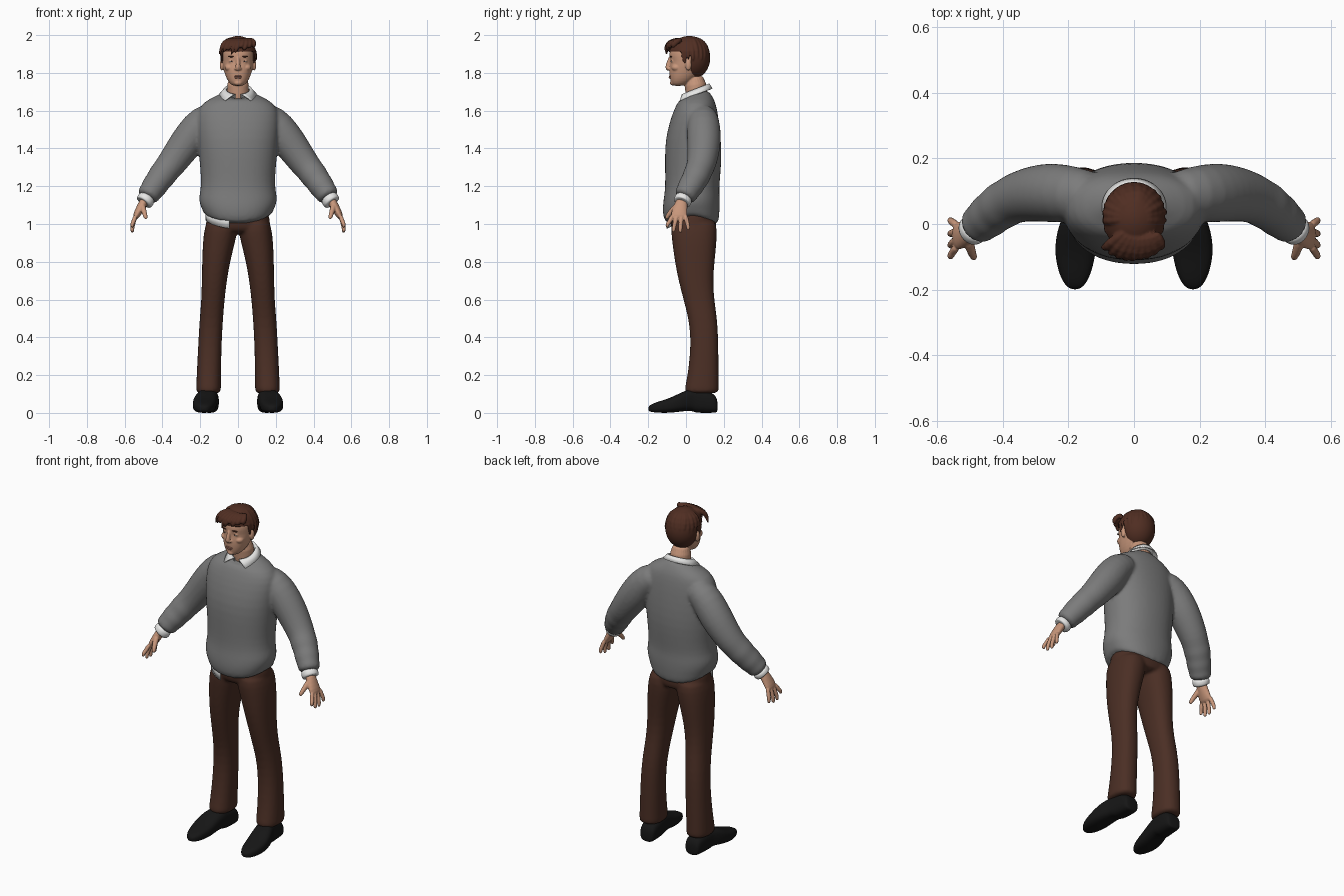
import bpy, bmesh, math, random
from mathutils import Vector

random.seed(4)
if "Cube" in bpy.data.objects:
    bpy.data.objects.remove(bpy.data.objects["Cube"])


def material(name, rgb):
    m = bpy.data.materials.new(name)
    m.use_nodes = True
    m.diffuse_color = (*rgb, 1)
    bsdf = m.node_tree.nodes["Principled BSDF"]
    bsdf.inputs["Base Color"].default_value = (*rgb, 1)
    bsdf.inputs["Roughness"].default_value = 0.8
    return m


GREY = material("grey wool", (0.2, 0.2, 0.2))
BROWN = material("brown cloth", (0.07, 0.028, 0.018))
HAIR = material("brown hair", (0.08, 0.027, 0.016))
SKIN = material("skin", (0.58, 0.31, 0.2))
LIP = material("lips", (0.42, 0.18, 0.13))
WHITE = material("white cotton", (0.8, 0.8, 0.79))
BLACK = material("black leather", (0.008, 0.008, 0.008))
X, Y, Z = Vector((1, 0, 0)), Vector((0, 1, 0)), Vector((0, 0, 1))
SEG = 24


def ring(c, u, v, ru, rv, e=2.0):
    """Closed superellipse of points around c."""
    pts = []
    for i in range(SEG):
        a = 2 * math.pi * i / SEG
        co, si = math.cos(a), math.sin(a)
        pts.append(Vector(c) + u * (ru * math.copysign(abs(co) ** (2 / e), co))
                   + v * (rv * math.copysign(abs(si) ** (2 / e), si)))
    return pts


def loft(bm, rings):
    rows = [[bm.verts.new(p) for p in r] for r in rings]
    for a, b in zip(rows, rows[1:]):
        for i in range(SEG):
            j = (i + 1) % SEG
            bm.faces.new((a[i], a[j], b[j], b[i]))
    bm.faces.new(rows[0])
    bm.faces.new(rows[-1])


def tube(bm, path, ref=Y):
    """Path items: (point, radius) or (point, radius across, radius along ref)."""
    pts = [Vector(p[0]) for p in path]
    rings = []
    for i, p in enumerate(path):
        t = (pts[min(i + 1, len(pts) - 1)] - pts[max(i - 1, 0)]).normalized()
        u = t.cross(ref).normalized()
        rings.append(ring(pts[i], u, u.cross(t), p[1], p[-1]))
    loft(bm, rings)


def stack(bm, rows, e=2.2):
    """Horizontal rings: (z, front y, back y, left x, right x, front drop, back drop)."""
    rings = []
    for z, yf, yb, x0, x1, df, db in rows:
        cy, ry = (yf + yb) / 2, (yb - yf) / 2
        pts = ring(((x0 + x1) / 2, cy, z), X, Y, (x1 - x0) / 2, ry, e)
        for p in pts:
            k = (p.y - cy) / ry
            p.z -= (df if k < 0 else db) * abs(k) ** 1.5
        rings.append(pts)
    loft(bm, rings)


def blob(bm, c, r, floor=None, front=None):
    """Ellipsoid, optionally flattened below a height or ahead of a depth."""
    for v in bmesh.ops.create_uvsphere(bm, u_segments=24, v_segments=16, radius=1)["verts"]:
        v.co = Vector([c[i] + v.co[i] * r[i] for i in range(3)])
        if floor is not None:
            v.co.z = max(v.co.z, floor)
        if front is not None:
            v.co.y = max(v.co.y, front)


def finish(bm, name, mat, subsurf=1, voxel=0, smooth=0):
    bmesh.ops.recalc_face_normals(bm, faces=bm.faces)
    me = bpy.data.meshes.new(name)
    bm.to_mesh(me)
    bm.free()
    me.materials.append(mat)
    for p in me.polygons:
        p.use_smooth = True
    ob = bpy.data.objects.new(name, me)
    bpy.context.scene.collection.objects.link(ob)
    if subsurf:
        ob.modifiers.new("Round", "SUBSURF").levels = subsurf
        ob.modifiers["Round"].render_levels = subsurf
    if voxel:
        m = ob.modifiers.new("Fuse", "REMESH")
        m.mode, m.voxel_size, m.use_smooth_shade = "VOXEL", voxel, True
    if smooth:
        m = ob.modifiers.new("Blend", "SMOOTH")
        m.factor, m.iterations = 0.5, smooth
    return ob


def strip(name, count, row_fns, mat):
    """Open cloth band: each function maps 0..1 to a point."""
    bm = bmesh.new()
    rows = [[bm.verts.new(f(i / count)) for i in range(count + 1)] for f in row_fns]
    for a, b in zip(rows, rows[1:]):
        for i in range(count):
            bm.faces.new((a[i], a[i + 1], b[i + 1], b[i]))
    ob = finish(bm, name, mat, 0)
    m = ob.modifiers.new("Thickness", "SOLIDIFY")
    m.thickness, m.offset = 0.006, 0


# Sweater: body and both sleeves fused
bm = bmesh.new()
body = [(1.712, 0, .115, .062, .055, 0), (1.69, -.015, .13, .09, .03, 0), (1.66, -.035, .15, .16, 0, 0),
        (1.62, -.058, .163, .21, 0, 0), (1.55, -.085, .175, .222, 0, 0), (1.45, -.11, .186, .216, 0, 0),
        (1.35, -.113, .19, .207, 0, 0), (1.25, -.111, .182, .197, 0, 0), (1.18, -.112, .176, .199, 0, 0),
        (1.14, -.12, .18, .21, .01, 0), (1.1, -.125, .18, .203, .02, .02), (1.075, -.122, .176, .187, .03, .03),
        (1.035, -.11, .173, .18, .05, .065)]
stack(bm, [(z, f, b, -w, w, df, db) for z, f, b, w, df, db in body])
sleeve = [((.1, .085, 1.59), .07), ((.19, .092, 1.545), .086), ((.24, .095, 1.475), .091),
          ((.28, .095, 1.42), .089), ((.32, .09, 1.365), .083), ((.36, .08, 1.31), .077),
          ((.385, .066, 1.28), .072), ((.405, .055, 1.252), .075), ((.425, .04, 1.225), .066),
          ((.442, .025, 1.2), .07), ((.46, .01, 1.175), .06), ((.472, 0, 1.157), .062), ((.485, -.012, 1.135), .053)]
for s in (1, -1):
    tube(bm, [((s * p[0], p[1], p[2]), r) for p, r in sleeve])
finish(bm, "sweater", GREY, 1, .009, 5)

# Trousers: seat and both legs fused
bm = bmesh.new()
stack(bm, [(z, f, b, -w, w, 0, 0) for z, f, b, w in
           [(1.09, -.08, .15, .16), (1.03, -.085, .16, .168), (.98, -.082, .164, .174), (.945, -.06, .15, .16)]])
leg = [(1.04, -.08, .16, .0, .165), (.96, -.08, .165, .003, .18), (.9, -.073, .162, .016, .187),
       (.8, -.06, .152, .042, .19), (.7, -.04, .143, .059, .192), (.6, -.014, .15, .071, .194),
       (.5, .013, .165, .079, .203), (.4, .024, .171, .085, .209), (.3, .02, .172, .088, .214),
       (.2, .008, .173, .09, .219), (.125, -.008, .174, .09, .222), (.1, -.008, .174, .09, .222)]
for s in (1, -1):
    stack(bm, [(z, f, b, s * xi, s * xo, 0, 0) for z, f, b, xi, xo in leg], 2.3)
finish(bm, "trousers", BROWN, 1, .009, 3)

# Shoes: rings run from heel to toe
shoe = [(.168, .15, .035, .005, .06), (.155, .15, .048, 0, .1), (.1, .152, .052, 0, .122), (.05, .157, .053, 0, .127),
        (.03, .16, .055, .012, .127), (-.02, .173, .062, .008, .112), (-.08, .179, .064, 0, .08),
        (-.14, .18, .053, 0, .062), (-.18, .18, .036, .004, .048), (-.2, .18, .014, .01, .034)]
for s, side in ((1, "left"), (-1, "right")):
    bm = bmesh.new()
    loft(bm, [ring((s * cx, y, (z0 + z1) / 2), X, Z, w, (z1 - z0) / 2, 2.8) for y, cx, w, z0, z1 in shoe])
    finish(bm, side + "_shoe", BLACK, 2)

    # Shirt cuff
    bm = bmesh.new()
    tube(bm, [((s * .478, -.006, 1.145), .046), ((s * .488, -.015, 1.13), .048),
              ((s * .497, -.022, 1.113), .047), ((s * .499, -.023, 1.111), .038)])
    finish(bm, side + "_cuff", WHITE)

    # Hand with four fingers and a thumb
    bm = bmesh.new()
    tube(bm, [((s * .488, -.018, 1.135), .026, .03), ((s * .513, -.03, 1.09), .023, .037),
              ((s * .533, -.036, 1.055), .02, .044), ((s * .547, -.036, 1.025), .014, .042)])
    for base, tip, z in ((-.07, -.1, .98), (-.047, -.066, .955), (-.024, -.03, .952), (-.003, .012, .966)):
        mid = (base + tip) / 2
        tube(bm, [((s * .54, base, 1.05), .012), ((s * .553, mid, 1.012), .0115),
                  ((s * .561, tip, z + .02), .0105), ((s * .559, tip, z), .008)])
    tube(bm, [((s * .508, -.04, 1.105), .018), ((s * .499, -.075, 1.07), .014),
              ((s * .491, -.097, 1.045), .012), ((s * .486, -.106, 1.025), .009)])
    finish(bm, side + "_hand", SKIN, 1, .0035, 2)

# Head, face forms, ears and neck fused
bm = bmesh.new()
skull = [(1.73, -.066, -.02, .024), (1.743, -.08, .02, .044), (1.77, -.085, .05, .061), (1.8, -.089, .085, .072),
         (1.835, -.088, .108, .081), (1.862, -.081, .115, .084), (1.888, -.091, .118, .085),
         (1.92, -.086, .118, .084), (1.955, -.065, .1, .073), (1.985, -.02, .06, .035)]
stack(bm, [(z, f, b, -w, w, 0, 0) for z, f, b, w in skull])
tube(bm, [((0, -.08, 1.89), .009), ((0, -.092, 1.855), .01), ((0, -.1, 1.83), .014), ((0, -.086, 1.813), .014)], X)
tube(bm, [((0, .065, 1.6), .058), ((0, .058, 1.68), .058), ((0, .04, 1.8), .06)])
blob(bm, (0, -.07, 1.747), (.022, .015, .014))
for s in (1, -1):
    blob(bm, (s * .086, .012, 1.842), (.011, .017, .03))
    blob(bm, (s * .045, -.05, 1.828), (.026, .027, .02))
    blob(bm, (s * .013, -.09, 1.822), (.007, .009, .007))
    blob(bm, (s * .033, -.07, 1.862), (.016, .009, .01))
finish(bm, "head", SKIN, 1, .004, 2)

# Face details
bm = bmesh.new()
blob(bm, (0, -.083, 1.782), (.022, .008, .004))
blob(bm, (0, -.083, 1.774), (.018, .0085, .005))
finish(bm, "lips", LIP, 0)
for name, mat, c, r in (("eyes", WHITE, (.033, -.075, 1.861), (.012, .005, .004)),
                        ("irises", HAIR, (.033, -.0785, 1.861), (.004, .0025, .004)),
                        ("eyebrows", HAIR, (.034, -.08, 1.886), (.019, .007, .0035))):
    bm = bmesh.new()
    for s in (1, -1):
        blob(bm, (s * c[0], c[1], c[2]), r)
    finish(bm, name, mat, 0)

# Hair: crown, back, sideburns and swept locks
bm = bmesh.new()
blob(bm, (0, .017, 1.9), (.096, .108, .096), floor=1.912)
blob(bm, (0, .03, 1.88), (.096, .1, .114), front=.026)
for s in (1, -1):
    tube(bm, [((s * .084, -.012, 1.93), .008, .022), ((s * .086, -.01, 1.885), .006, .014),
              ((s * .084, -.006, 1.845), .004, .006)])
for i in range(9):
    x = -.085 + i * .021
    y = -.104 * math.sqrt(1 - (x / .115) ** 2)
    low = 1.893 + .012 * (i % 3) + .004 * i * (i > 4)
    tube(bm, [((x * .5 + .02, y * .3, 1.98), .012), ((x + .008, y * .85, 1.962), .017, .014),
              ((x - .002, y - .003, 1.932), .014, .01), ((x - .015, y, low), .004)], X)
for i in range(14):
    a = math.pi * (i / 13 * 1.1 - .05)
    c, d = math.cos(a), math.sin(a)
    w = random.uniform(-.012, .012)
    tube(bm, [((.03 * c, .02 + .03 * d, 1.985), .01), ((.07 * c + w, .02 + .075 * d, 1.962), .014),
              ((.092 * c, .025 + .095 * d, 1.91), .012), ((.09 * c - w, .027 + .09 * d, 1.865), .004)], Vector((c, d, .3)))
finish(bm, "hair", HAIR, 1, .0045, 2)


# Shirt collar with an open front, and the shirt tail under the hem
def collar_row(rx, ry, gap, z, tilt, tip):
    def point(t):
        a = math.radians(gap + t * (360 - 2 * gap))
        w = max(0, math.cos(a)) ** 2
        return (rx * math.sin(a), .053 - ry * math.cos(a) - .05 * w * tip, z - tilt * math.cos(a) - .026 * w * tip)
    return point


strip("shirt_collar", 40, [collar_row(.062, .062, 14, 1.69, .025, 0), collar_row(.064, .066, 14, 1.712, .027, 0),
                           collar_row(.07, .07, 20, 1.714, .027, .2), collar_row(.096, .085, 46, 1.686, .03, 1)], WHITE)


def tail_row(z, fall):
    def point(t):
        a = math.radians(15 + 60 * t)
        return (-.174 * math.sin(a), .03 - .134 * math.cos(a), z - fall * math.cos(a) ** 1.5)
    return point


strip("shirt_tail", 12, [tail_row(1.06, .02), tail_row(1.024, .05)], WHITE)
